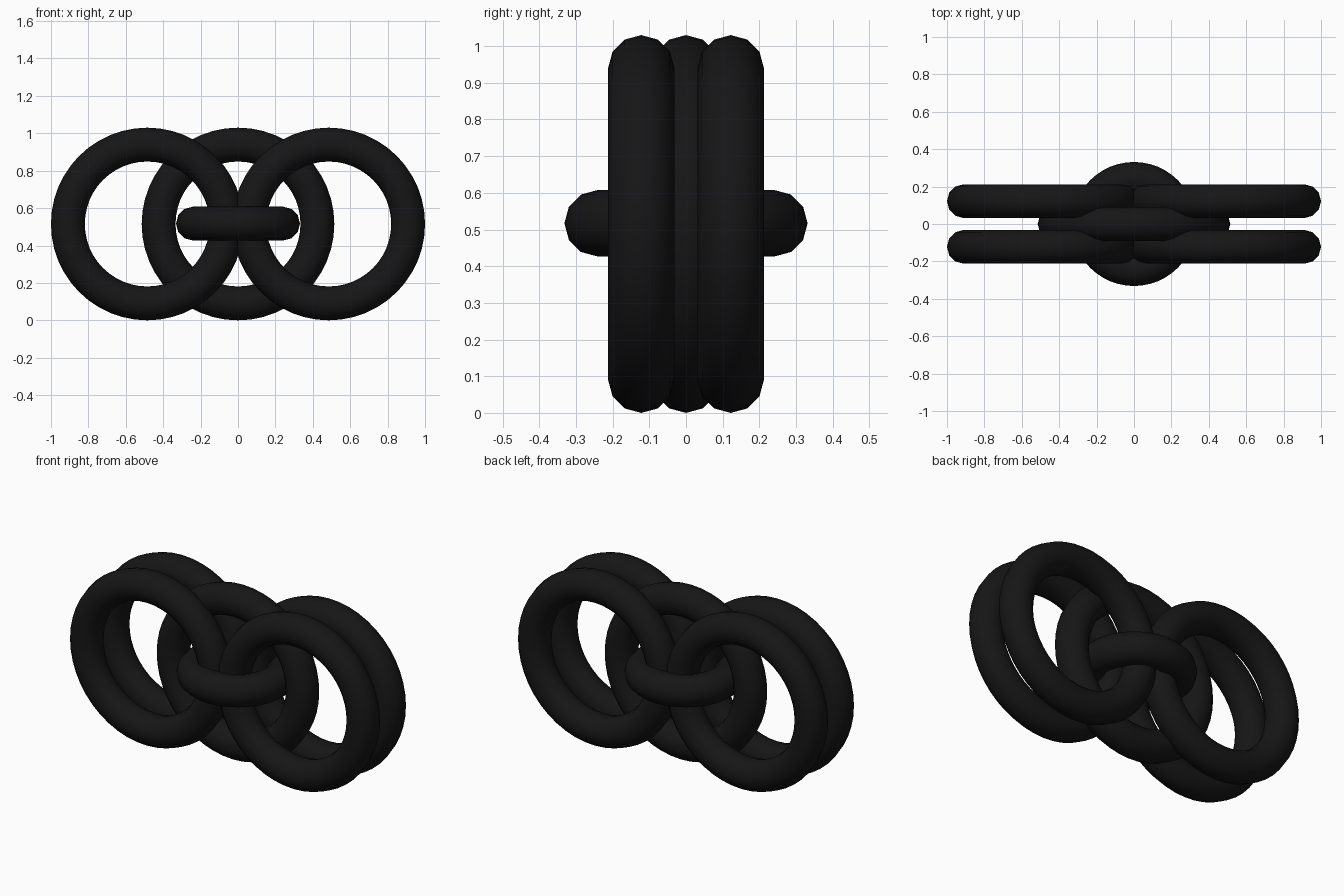
import bpy
from math import pi

if "Cube" in bpy.data.objects:
    bpy.data.objects.remove(bpy.data.objects["Cube"])

R, r, Z = 0.4245, 0.0905, 0.515   # large ring radius, tube radius, centre height

mat = bpy.data.materials.new("black")
mat.diffuse_color = (0.008, 0.008, 0.008, 1)
mat.use_nodes = True
mat.node_tree.nodes["Principled BSDF"].inputs["Base Color"].default_value = mat.diffuse_color


def ring(name, loc, major, upright=True):
    bpy.ops.mesh.primitive_torus_add(
        location=loc, rotation=(pi / 2 if upright else 0, 0, 0),
        major_radius=major, minor_radius=r,
        major_segments=48, minor_segments=12)
    ob = bpy.context.object
    ob.name = name
    ob.data.materials.append(mat)
    bpy.ops.object.shade_smooth_by_angle(angle=pi / 4)


# paired side rings, front and back
for side, x in (("left", -0.485), ("right", 0.485)):
    for face, y in (("front", -0.122), ("back", 0.122)):
        ring(f"{side}_{face}_ring", (x, y, Z), R)

# upright middle ring
ring("middle_ring", (0, 0, Z), R)

# small flat ring binding the others together
ring("binding_ring", (0, 0, Z + 0.002), 0.241, upright=False)
